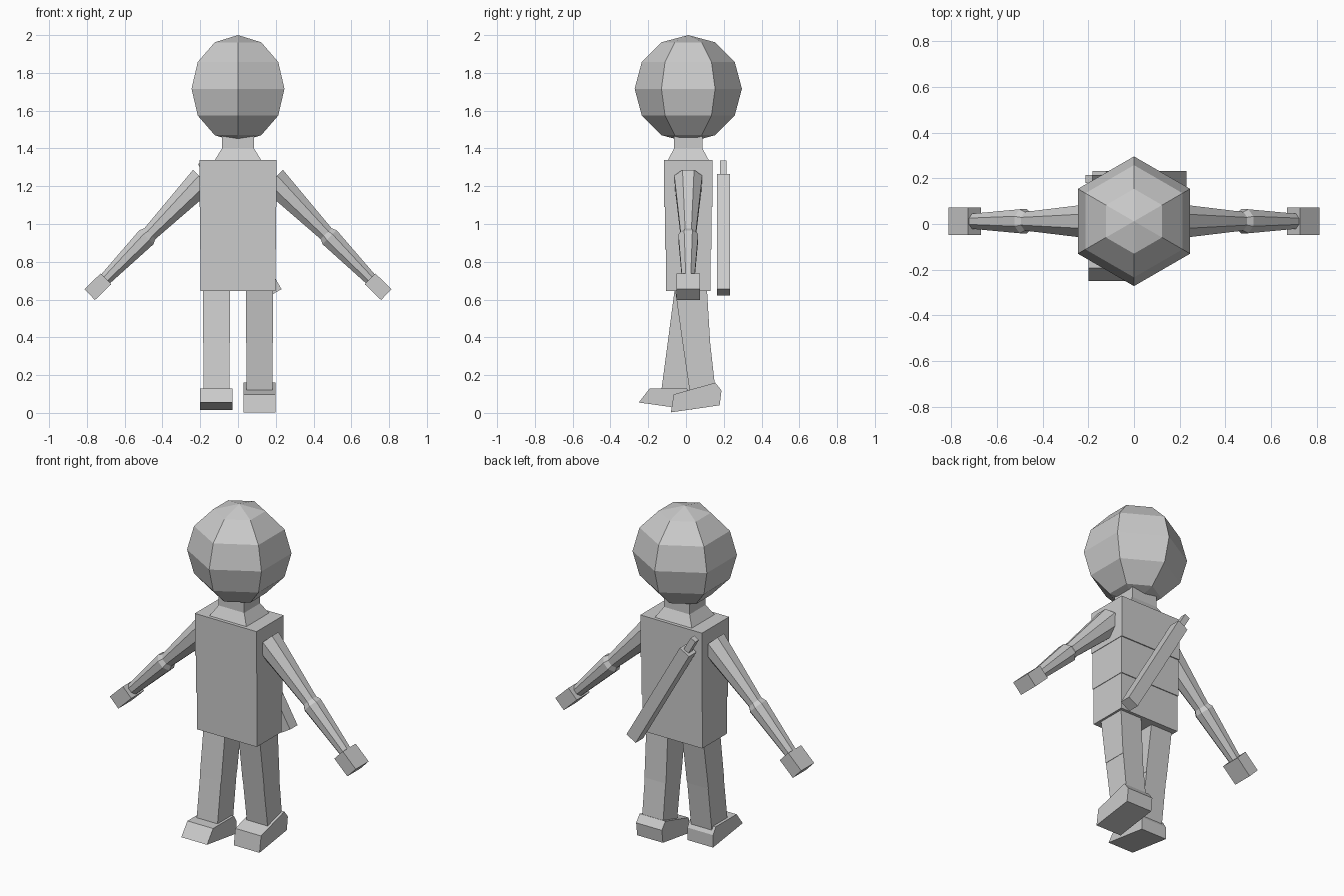
import bpy, bmesh
from math import cos, sin, pi, radians
from mathutils import Vector, Matrix

old = bpy.data.objects.get("Cube")
if old:
    bpy.data.objects.remove(old, do_unlink=True)

GREY = (0.6, 0.6, 0.6, 1)
grey = bpy.data.materials.new("plain_grey")
grey.use_nodes = True
grey.diffuse_color = GREY
grey.node_tree.nodes["Principled BSDF"].inputs["Base Color"].default_value = GREY


def finish(name, bm):
    bmesh.ops.recalc_face_normals(bm, faces=bm.faces)
    mesh = bpy.data.meshes.new(name)
    bm.to_mesh(mesh)
    bm.free()
    mesh.materials.append(grey)
    obj = bpy.data.objects.new(name, mesh)
    bpy.context.collection.objects.link(obj)
    return obj


def loft(name, rings):
    """Skin a list of equal-sized rings and cap both ends."""
    bm = bmesh.new()
    loops = [[bm.verts.new(p) for p in ring] for ring in rings]
    n = len(loops[0])
    for a, b in zip(loops, loops[1:]):
        for i in range(n):
            j = (i + 1) % n
            bm.faces.new((a[i], a[j], b[j], b[i]))
    bm.faces.new(loops[0])
    bm.faces.new(loops[-1])
    return finish(name, bm)


def rect(x0, x1, y0, y1, z):
    return [(x0, y0, z), (x1, y0, z), (x1, y1, z), (x0, y1, z)]


def limb(name, start, end, stations, sides=8):
    """Faceted tapered limb; stations are (fraction along axis, radius)."""
    start, end = Vector(start), Vector(end)
    u = Vector((0, 1, 0))
    v = (end - start).normalized().cross(u)
    angles = [2 * pi * (i + 0.5) / sides for i in range(sides)]
    return loft(name, [[start.lerp(end, t) + r * (cos(a) * u + sin(a) * v)
                        for a in angles] for t, r in stations])


def box(name, size, centre, turn=0):
    bm = bmesh.new()
    m = (Matrix.Translation(centre) @ Matrix.Rotation(radians(turn), 4, 'Y')
         @ Matrix.Diagonal((*size, 1)))
    bmesh.ops.create_cube(bm, size=1, matrix=m)
    return finish(name, bm)


MID = 0.012  # depth of the body's centre line

# Head: six-sided ball
bm = bmesh.new()
bmesh.ops.create_uvsphere(bm, u_segments=6, v_segments=6, radius=0.284,
                          matrix=Matrix.Translation((0, MID, 1.716)))
finish("head", bm)

# Neck: flared collar and straight column
loft("neck", [rect(-w, w, MID - d, MID + d, z) for w, d, z in
              ((0.125, 0.11, 1.335), (0.085, 0.075, 1.4), (0.085, 0.075, 1.48))])

# Torso: three stacked blocks, each slightly smaller than the one above
for name, w, d, low, high in (("chest", 0.408, 0.256, 1.09, 1.34),
                              ("waist", 0.402, 0.244, 0.865, 1.09),
                              ("hips", 0.396, 0.234, 0.645, 0.865)):
    box(name, (w, d, high - low), (0, MID, (low + high) / 2))

# Arms
for side, s in (("left", 1), ("right", -1)):
    shoulder, elbow = (s * 0.185, MID, 1.235), (s * 0.485, MID, 0.93)
    wrist = (s * 0.72, MID, 0.69)
    limb(side + "_upper_arm", shoulder, elbow, ((0, 0.08), (1, 0.042)))
    limb(side + "_forearm", elbow, wrist, ((-0.09, 0.042), (0, 0.057), (1, 0.034)))
    box(side + "_hand", (0.08, 0.122, 0.12), (s * 0.742, MID, 0.668), -s * 46)

# Legs in mid-stride: (front edge, back edge, height) from hip to ankle
strides = {
    "left": (1, ((-0.06, 0.11, 0.67), (-0.018, 0.128, 0.37), (0.02, 0.157, 0.11))),
    "right": (-1, ((-0.058, 0.1, 0.67), (-0.097, 0.052, 0.37), (-0.133, 0.016, 0.1))),
}
for side, (s, (top, knee, ankle)) in strides.items():
    for part, a, b, w in (("thigh", top, knee, 0.071), ("shin", knee, ankle, 0.069)):
        loft(f"{side}_{part}", [rect(s * 0.114 - w, s * 0.114 + w, y0, y1, z)
                                for y0, y1, z in (a, b)])

# Feet: side profiles extruded across the width
feet = {
    "left": (0.113, ((-0.08, 0.003), (-0.065, 0.098), (0.155, 0.16),
                     (0.188, 0.118), (0.178, 0.04))),
    "right": (-0.115, ((-0.25, 0.055), (-0.192, 0.13), (0.005, 0.13),
                       (0.03, 0.09), (0.03, 0.016))),
}
for side, (x, profile) in feet.items():
    loft(side + "_foot", [[(x + e, y, z) for y, z in profile] for e in (-0.085, 0.085)])

# Scabbard slung diagonally across the back, with its grip
box("scabbard", (0.07, 0.07, 0.704), (0.024, 0.198, 0.9425), -30)
box("grip", (0.035, 0.035, 0.1), (-0.172, 0.198, 1.283), -30)
